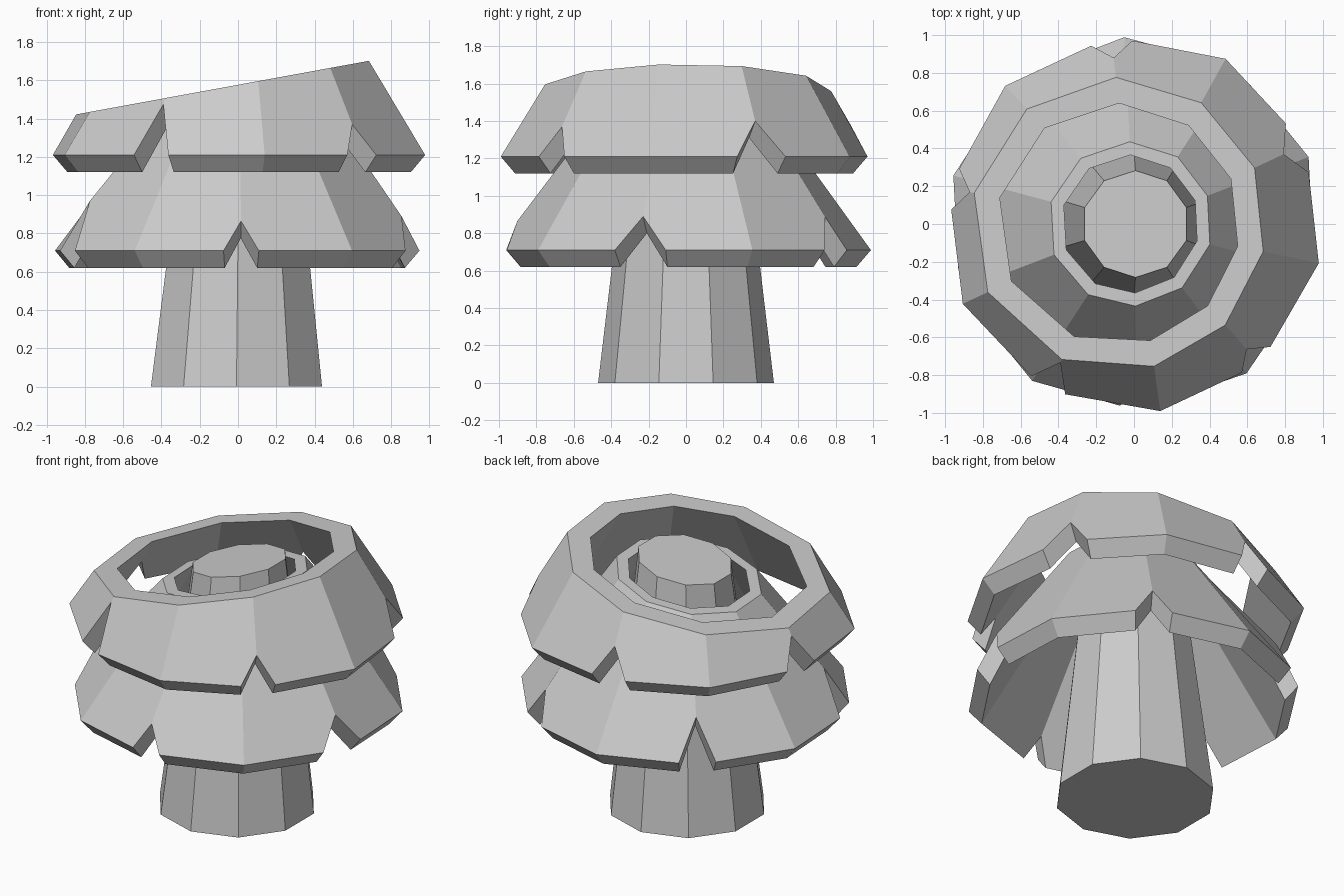
import bpy, bmesh
from math import cos, sin, radians

if "Cube" in bpy.data.objects:
    bpy.data.objects.remove(bpy.data.objects["Cube"])

TILT = 0.183  # slope of the slanted top cut along x


def finish(name, bm):
    bmesh.ops.recalc_face_normals(bm, faces=bm.faces)
    me = bpy.data.meshes.new(name)
    bm.to_mesh(me)
    bm.free()
    ob = bpy.data.objects.new(name, me)
    bpy.context.collection.objects.link(ob)


def tier(name, z_bot, r_bot, top, top_wall, notches, apex_r, wall=0.077, drop=0.09):
    """Thick ten-sided skirt with five V notches; notches = (angle, half width, apex z)."""
    bm = bmesh.new()

    def pair(r, deg, z, dr=wall, dz=drop, tilt=False):
        a = radians(deg)
        out = []
        for rr, zz in ((r, z), (r - dr, z - dz)):
            if tilt:
                zz = z + TILT * rr * cos(a)
            out.append(bm.verts.new((rr * cos(a), rr * sin(a), zz)))
        return out

    def top_pair(deg):
        return pair(top[0](cos(radians(deg))), deg, top[1], top_wall, 0, True)

    def side(deg, off):
        # point on the straight edge leading to the notch corner
        return pair(r_bot * cos(radians(18)) / cos(radians(18 - abs(off))), deg + off, z_bot)

    bottom, upper, sectors = [], [], []
    cells = []
    for deg, hw, h in notches:
        cells.append((side(deg, -hw), pair(apex_r(h), deg, h), side(deg, hw),
                      top_pair(deg), pair(r_bot, deg + 36, z_bot), top_pair(deg + 36)))
    for i, (l, ap, r, t, b, bt) in enumerate(cells):
        nl, nap, _, nt = cells[(i + 1) % 5][:4]
        sectors += [[r, b, bt, t, ap], [b, nl, nap, nt, bt]]
        bottom += [l, ap, r, b]
        upper += [t, bt]
    for s in sectors:
        bm.faces.new([p[0] for p in s])
        bm.faces.new([p[1] for p in reversed(s)])
    for loop in (bottom, upper):
        for p, q in zip(loop, loop[1:] + loop[:1]):
            bm.faces.new((p[0], q[0], q[1], p[1]))
    finish(name, bm)


# Tapered ten-sided trunk with slanted top
bm = bmesh.new()
rings = []
for r, cx, z, tilt in ((0.47, -0.008, 0, 0), (0.283, 0.008, 1.57, TILT)):
    rings.append([bm.verts.new((cx + r * cos(radians(90 + 36 * k)), r * sin(radians(90 + 36 * k)),
                                z + tilt * r * cos(radians(90 + 36 * k)))) for k in range(10)])
for k in range(10):
    j = (k + 1) % 10
    bm.faces.new((rings[0][k], rings[0][j], rings[1][j], rings[1][k]))
bm.faces.new(rings[0])
bm.faces.new(rings[1])
finish("trunk", bm)

# Lower foliage skirt
tier("lower_foliage", 0.71, 0.99, (lambda c: 0.435 - 0.02 * c, 1.48), 0.07,
     [(-15, 8.5, 0.89), (57, 6.5, 0.89), (129, 6.5, 0.95), (201, 6.5, 0.97), (271, 5.5, 0.865)],
     lambda h: 1.01 - 0.695 * (h - 0.71))

# Upper foliage skirt, cut by the slanted plane
tier("upper_foliage", 1.21, 1.0, (lambda c: 0.772 / (1 + 0.58 * TILT * c), 1.577), 0.138,
     [(25, 8.5, 1.40), (97, 6.5, 1.38), (169, 6.5, 1.38), (242, 6, 1.475), (312, 6, 1.37)],
     lambda h: 0.985 - 0.58 * (h - 1.21))
